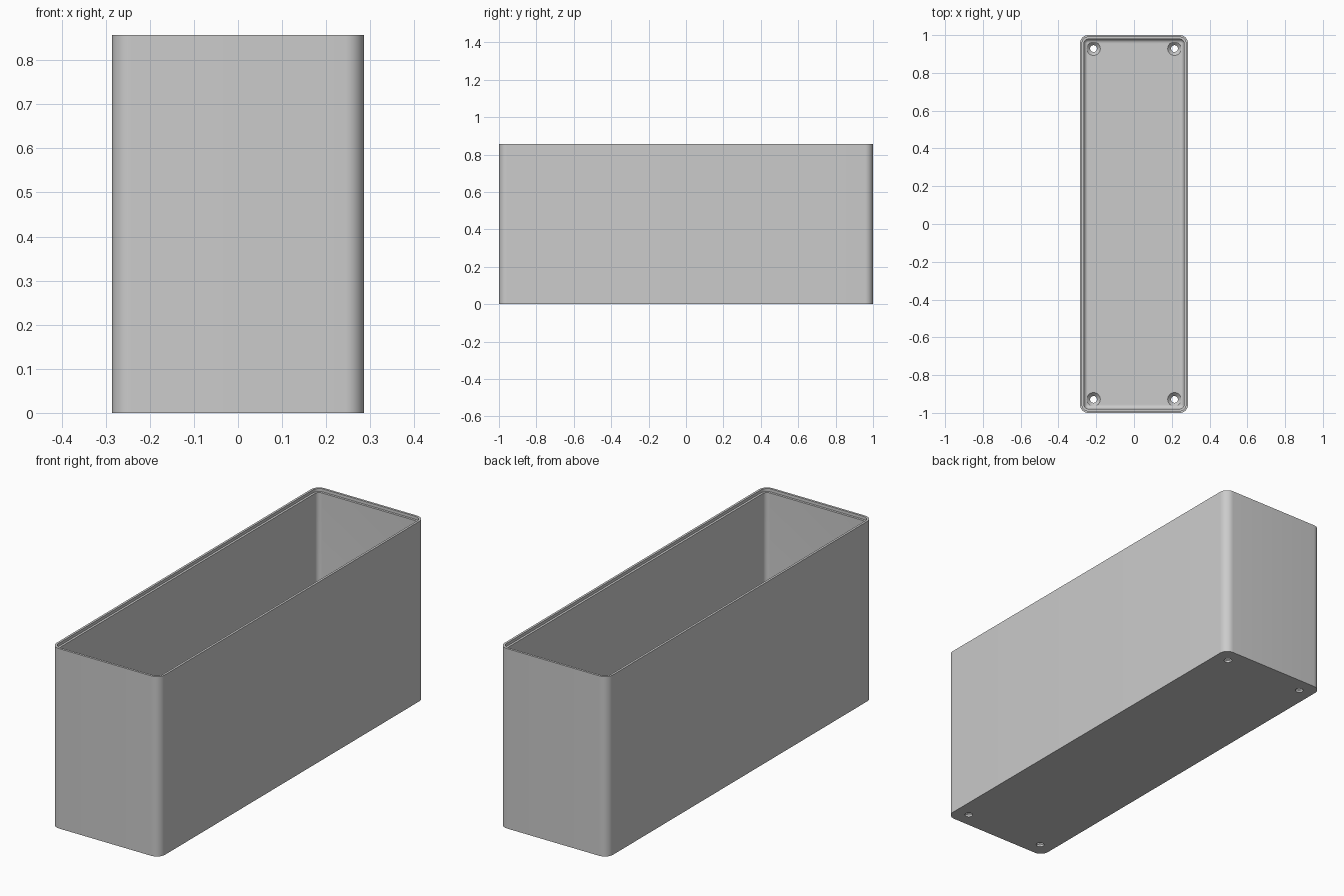
import bpy, bmesh, math

if "Cube" in bpy.data.objects:
    bpy.data.objects.remove(bpy.data.objects["Cube"])

HX, HY, HZ = 0.2857, 1.0, 0.857      # half width, half length, height
R, WALL, FLOOR, FILLET = 0.043, 0.0214, 0.0286, 0.0205
LIP, LIP_D = 0.0107, 0.0143          # stepped rim width and depth
SEG = 10                             # segments per rounded corner

grey = bpy.data.materials.new("light_grey")
grey.diffuse_color = (0.6, 0.6, 0.6, 1)
grey.use_nodes = True
grey.node_tree.nodes["Principled BSDF"].inputs["Base Color"].default_value = grey.diffuse_color


def loft(name, rings, closed_caps=True):
    """Skin a list of equal-length point rings and cap both ends."""
    bm = bmesh.new()
    loops = [[bm.verts.new(p) for p in ring] for ring in rings]
    n = len(loops[0])
    for a, b in zip(loops, loops[1:]):
        for i in range(n):
            j = (i + 1) % n
            bm.faces.new((a[i], a[j], b[j], b[i]))
    bm.faces.new(loops[0][::-1])
    bm.faces.new(loops[-1])
    bmesh.ops.recalc_face_normals(bm, faces=bm.faces)
    me = bpy.data.meshes.new(name)
    bm.to_mesh(me)
    bm.free()
    me.materials.append(grey)
    ob = bpy.data.objects.new(name, me)
    bpy.context.collection.objects.link(ob)
    return ob


def rounded_ring(inset, z):
    r = R - inset
    pts = []
    for k, (sx, sy) in enumerate([(1, 1), (-1, 1), (-1, -1), (1, -1)]):
        for i in range(SEG + 1):
            a = math.pi / 2 * (k + i / SEG)
            pts.append((sx * (HX - R) + r * math.cos(a),
                        sy * (HY - R) + r * math.sin(a), z))
    return pts


# Open box: outer wall, stepped rim, inner wall, rounded floor edge
profile = [(0, 0), (0, HZ), (LIP, HZ), (LIP, HZ - LIP_D), (WALL, HZ - LIP_D)]
for i in range(9):
    a = math.pi / 2 * i / 8
    profile.append((WALL + FILLET * (1 - math.cos(a)),
                    FLOOR + FILLET * (1 - math.sin(a))))
box = loft("box", [rounded_ring(d, z) for d, z in profile])

# Countersunk screw holes in the four floor corners
hole_profile = [(0.018, -0.02), (0.018, 0.01), (0.036, FLOOR), (0.036, 0.08)]
for sx in (-1, 1):
    for sy in (-1, 1):
        cutter = loft("screw_hole_cutter", [
            [(sx * 0.2143 + r * math.cos(2 * math.pi * i / 32),
              sy * 0.9286 + r * math.sin(2 * math.pi * i / 32), z)
             for i in range(32)] for r, z in hole_profile])
        cutter.hide_render = True
        cutter.hide_set(True)
        mod = box.modifiers.new("screw_hole", 'BOOLEAN')
        mod.operation = 'DIFFERENCE'
        mod.solver = 'EXACT'
        mod.object = cutter

# Bake the holes, drop the cutters, then smooth the rounded corners
bpy.context.view_layer.update()
baked = bpy.data.meshes.new_from_object(
    box.evaluated_get(bpy.context.evaluated_depsgraph_get()))
box.modifiers.clear()
box.data = baked
for ob in [o for o in bpy.data.objects if o.name.startswith("screw_hole_cutter")]:
    bpy.data.objects.remove(ob)
bpy.context.view_layer.objects.active = box
box.select_set(True)
bpy.ops.object.shade_smooth_by_angle(angle=math.radians(30))
